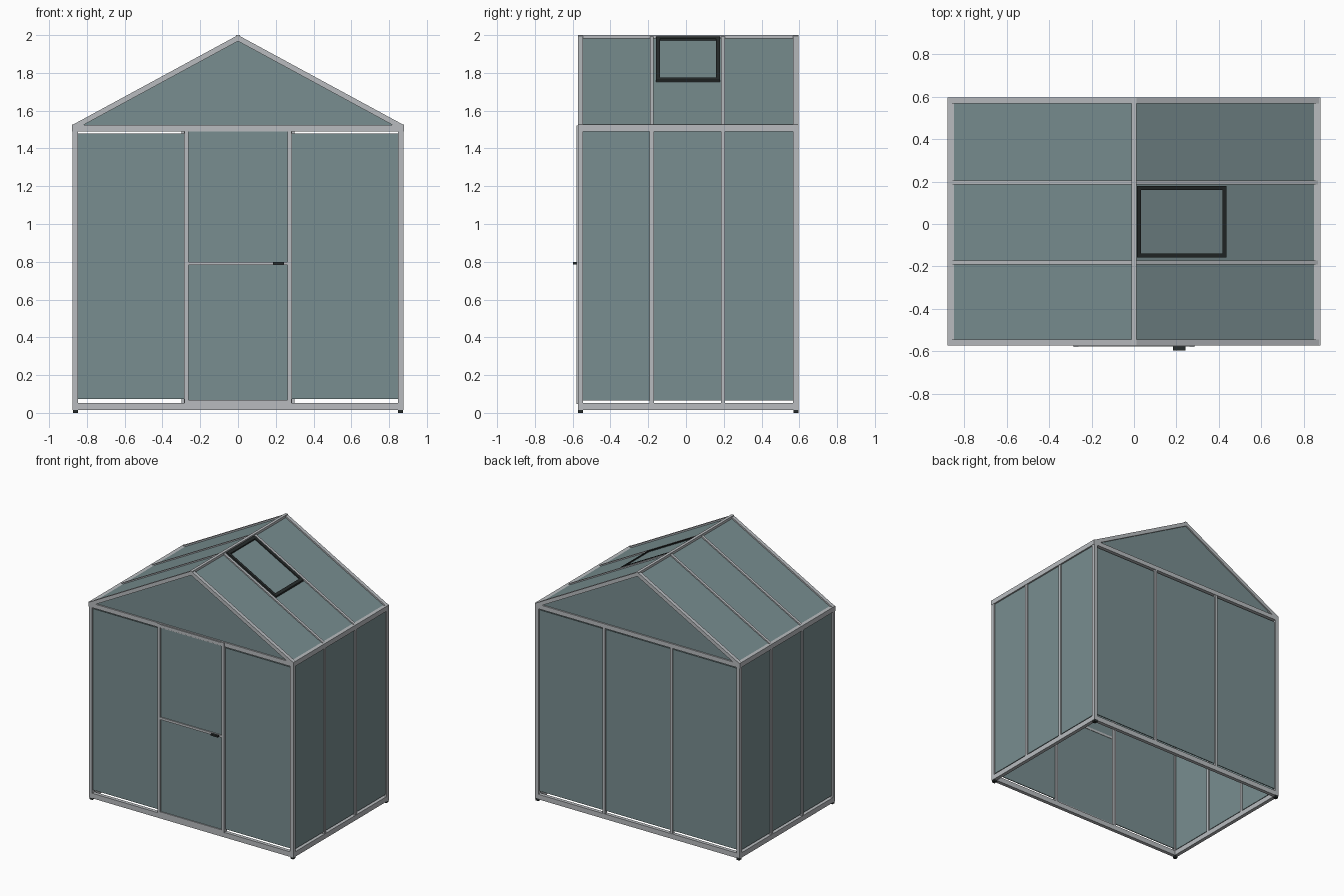
import bpy, bmesh

if "Cube" in bpy.data.objects:
    bpy.data.objects.remove(bpy.data.objects["Cube"])


def material(name, rgb):
    m = bpy.data.materials.new(name)
    m.diffuse_color = (*rgb, 1)
    m.use_nodes = True
    m.node_tree.nodes["Principled BSDF"].inputs["Base Color"].default_value = m.diffuse_color
    return m


METAL = material("aluminium", (0.48, 0.5, 0.52))
PANE = material("tinted_panel", (0.19, 0.27, 0.28))
BLACK = material("dark_trim", (0.02, 0.025, 0.025))


def prism(name, pts, y0, y1, mat):
    """Extrude an x-z outline from y0 to y1."""
    bm = bmesh.new()
    face = bm.faces.new([bm.verts.new((x, y0, z)) for x, z in pts])
    ext = bmesh.ops.extrude_face_region(bm, geom=[face])
    verts = [v for v in ext["geom"] if isinstance(v, bmesh.types.BMVert)]
    bmesh.ops.translate(bm, vec=(0, y1 - y0, 0), verts=verts)
    bmesh.ops.recalc_face_normals(bm, faces=bm.faces[:])
    me = bpy.data.meshes.new(name)
    bm.to_mesh(me)
    bm.free()
    me.materials.append(mat)
    ob = bpy.data.objects.new(name, me)
    bpy.context.collection.objects.link(ob)
    return ob


def box(name, x0, x1, y0, y1, z0, z1, mat=METAL):
    return prism(name, [(x0, z0), (x1, z0), (x1, z1), (x0, z1)], y0, y1, mat)


XW, YF, YB, T = 0.876, -0.573, 0.595, 0.028   # half width, front, back, bar size
SLOPE = 0.475 / XW
BARS = (-0.181, 0.196)                        # side bar centres along y
EDGES = [YF + T, *BARS, YB - T]


def slab(name, x0, x1, y0, y1, drop, thick, mat):
    """Piece lying along the roof slope between x0 and x1."""
    def top(x):
        return 2.0 - SLOPE * abs(x) - drop
    return prism(name, [(x0, top(x0)), (x1, top(x1)),
                        (x1, top(x1) - thick), (x0, top(x0) - thick)], y0, y1, mat)


# Base, corner posts, feet, eaves and side walls
for s, side in ((-1, "left"), (1, "right")):
    def sx(a, b):
        return sorted((s * a, s * b))
    for y, end in ((YF, "front"), (YB - T, "back")):
        box(f"{side}_{end}_post", *sx(XW - T, XW), y, y + T, 0.05, 1.51)
        box(f"{side}_{end}_foot", *sx(XW - T, XW - 0.003), y + 0.002, y + T, 0, 0.02, BLACK)
        slab(f"{side}_{end}_rafter", *sx(0, XW), y, y + T, 0, 0.032, METAL)
    box(f"{side}_base", *sx(XW - T, XW), YF, YB, 0.014, 0.053)
    box(f"{side}_eave", *sx(XW - T, XW + 0.002), YF, YB, 1.49, 1.528)
    for i, y in enumerate(BARS):
        box(f"{side}_wall_bar_{i}", *sx(XW - 0.024, XW - 0.002), y - 0.011, y + 0.011, 0.05, 1.5)
        slab(f"{side}_roof_bar_{i}", *sx(0, XW), y - 0.01, y + 0.01, 0.002, 0.026, METAL)
    for i in range(3):
        y0, y1 = EDGES[i], EDGES[i + 1]
        box(f"{side}_wall_panel_{i}", *sx(XW - 0.017, XW - 0.01), y0, y1, 0.066, 1.5, PANE)
        slab(f"{side}_roof_panel_{i}", *sx(0, 0.852), y0, y1, 0.012, 0.008, PANE)
box("ridge", -0.011, 0.011, YF, YB, 1.97, 2.0)

# Front and back beams and gables
for y, end, py in ((YF, "front", YF + 0.011), (YB - T, "back", YB - 0.018)):
    box(f"{end}_base", -XW, XW, y, y + T, 0.014, 0.053)
    box(f"{end}_beam", -XW, XW, y, y + T, 1.49, 1.524)
    prism(f"{end}_gable_panel", [(-0.85, 1.515), (0.85, 1.515), (0, 1.976)], py, py + 0.007, PANE)

# Front panels and door jambs
for s, side in ((-1, "left"), (1, "right")):
    a, b = sorted((s * 0.27, s * 0.85))
    box(f"front_{side}_panel", a, b, YF + 0.011, YF + 0.018, 0.074, 1.478, PANE)
    box(f"{side}_jamb", s * 0.277 - 0.009, s * 0.277 + 0.009, YF + 0.008, YF + T, 0.05, 1.5)
    box(f"back_{side}_bar", s * 0.288 - 0.011, s * 0.288 + 0.011, YB - 0.025, YB - 0.002, 0.05, 1.5)

# Back panels
for i, (a, b) in enumerate(((-0.85, -0.288), (-0.288, 0.288), (0.288, 0.85))):
    box(f"back_panel_{i}", a, b, YB - 0.018, YB - 0.011, 0.074, 1.478, PANE)

# Door with rails, panel and handle
DF, DB = YF - 0.006, YF + 0.012
for s, side in ((-1, "left"), (1, "right")):
    a, b = sorted((s * 0.262, s * 0.284))
    box(f"door_{side}_stile", a, b, DF, DB, 0.047, 1.522)
for z0, z1, n in ((0.047, 0.068, "bottom"), (0.782, 0.8, "middle"), (1.496, 1.518, "top")):
    box(f"door_{n}_rail", -0.264, 0.264, DF + 0.001, DB, z0, z1)
box("door_panel", -0.264, 0.264, YF + 0.003, YF + 0.009, 0.06, 1.505, PANE)
box("door_handle", 0.184, 0.243, -0.597, DF + 0.002, 0.785, 0.798, BLACK)

# Roof vent window on the right slope
for y in (-0.158, 0.16):
    slab("window_side", 0.014, 0.436, y, y + 0.02, 0.0, 0.03, BLACK)
for x in (0.014, 0.416):
    slab("window_end", x, x + 0.02, -0.158, 0.18, 0.0, 0.03, BLACK)
slab("window_pane", 0.03, 0.42, -0.14, 0.162, 0.009, 0.008, PANE)
